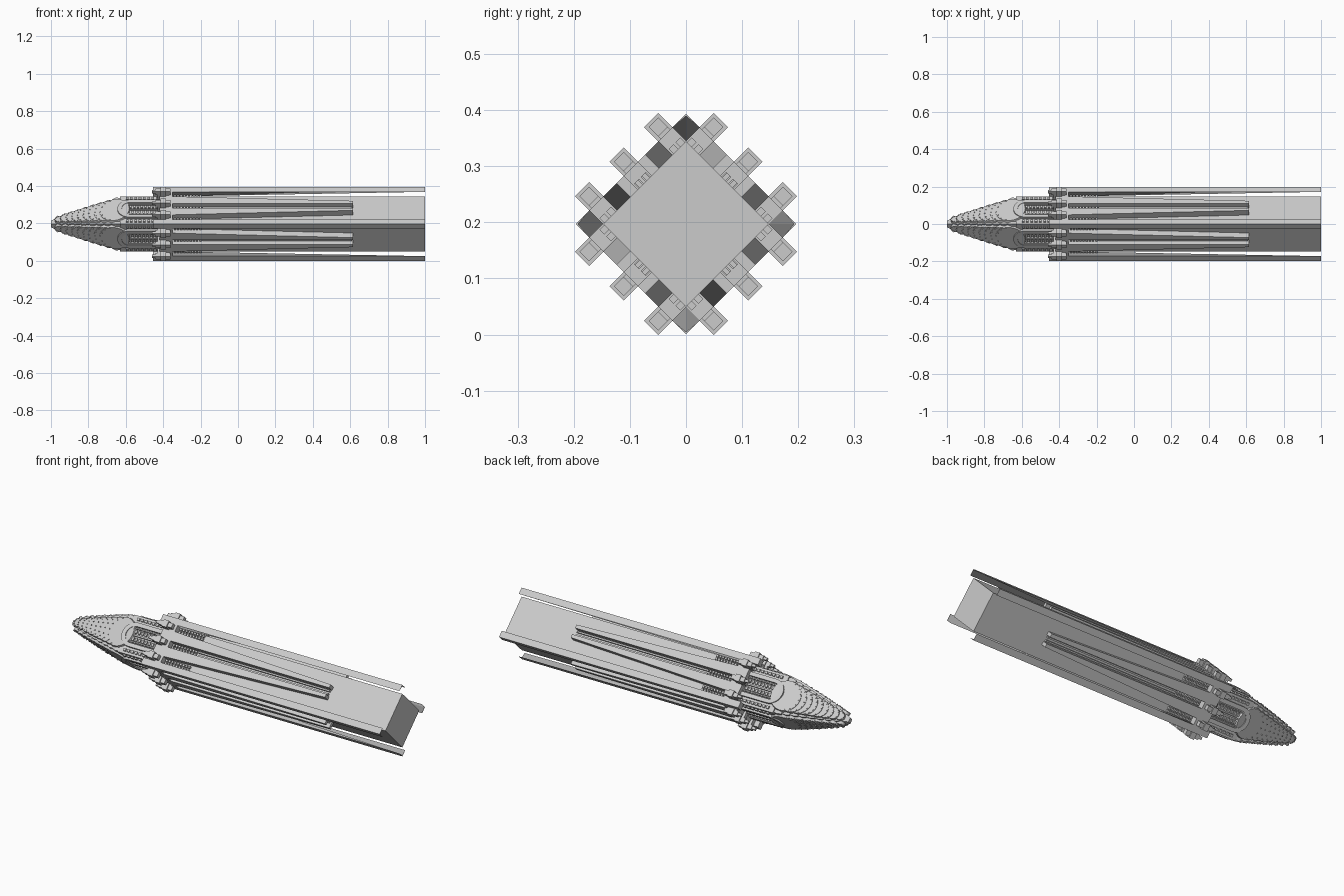
import bpy, bmesh, math
from mathutils import Matrix, Vector

if "Cube" in bpy.data.objects:
    bpy.data.objects.remove(bpy.data.objects["Cube"])

metal = bpy.data.materials.new("light_grey")
metal.use_nodes = True
GREY = (0.6, 0.6, 0.6, 1)
metal.diffuse_color = GREY
metal.node_tree.nodes["Principled BSDF"].inputs["Base Color"].default_value = GREY

AXIS = 0.197      # height of the long axis
IN, OUT = 0.104, 0.139   # inner hull and outer armour distance from the axis
SLOT = 0.0175     # half width of a groove
LANES = (-0.087, 0, 0.087)


def place(name, bm, copies=4):
    """Place a part on each side of the diamond; local y runs along a side, z outward."""
    bmesh.ops.recalc_face_normals(bm, faces=bm.faces)
    mesh = bpy.data.meshes.new(name)
    bm.to_mesh(mesh)
    bm.free()
    mesh.materials.append(metal)
    for k in range(copies):
        ob = bpy.data.objects.new(name if copies == 1 else f"{name}_{k + 1}", mesh)
        ob.location.z = AXIS
        ob.rotation_euler.x = math.radians(45 + 90 * k)
        bpy.context.collection.objects.link(ob)


def box(bm, x, y, z):
    m = Matrix.Translation([(a + b) / 2 for a, b in (x, y, z)])
    m = m @ Matrix.Diagonal([b - a for a, b in (x, y, z)] + [1])
    bmesh.ops.create_cube(bm, size=1, matrix=m)


def loft(bm, rings):
    """Skin a list of equal closed rings and cap both ends."""
    rows = [[bm.verts.new(p) for p in ring] for ring in rings]
    n = len(rows[0])
    for a, b in zip(rows, rows[1:]):
        for i in range(n):
            j = (i + 1) % n
            bm.faces.new((a[i], a[j], b[j], b[i]))
    bm.faces.new(rows[0])
    bm.faces.new(rows[-1])


def square(x, h):
    return [(x, -h, -h), (x, h, -h), (x, h, h), (x, -h, h)]


def stadium(x0, x1, r, z, steps=14):
    arc = [(x0 + r - r * math.sin(math.pi * i / steps),
            r * math.cos(math.pi * i / steps), z) for i in range(steps + 1)]
    return [(x1, r, z)] + arc + [(x1, -r, z)]


# Main hull
bm = bmesh.new()
box(bm, (-0.63, 1), (-IN, IN), (-IN, IN))
place("hull", bm, 1)

# Corner rails: solid at the collar, thinning to an angle section at the stern
bm = bmesh.new()
def rail_ring(x, inner):
    return [(x, inner, inner), (x, OUT, IN), (x, OUT, OUT), (x, IN, OUT)]
loft(bm, [rail_ring(-0.455, IN), rail_ring(-0.35, IN), rail_ring(1, OUT - 0.003)])
place("corner_rail", bm)

# Collar around the hull
bm = bmesh.new()
box(bm, (-0.39, -0.35), (-IN, IN), (IN - 0.01, OUT))
for y in (-0.044, 0.044):
    box(bm, (-0.42, -0.39), (y - 0.026, y + 0.026), (IN - 0.01, OUT))
place("collar", bm)

# Paired ribs, narrowing toward the stern
bm = bmesh.new()
for s in (-1, 1):
    loft(bm, [[(x, s * SLOT, IN - 0.01), (x, s * w, IN - 0.01), (x, s * w, OUT),
               (x, s * SLOT, OUT)] for x, w in ((-0.36, 0.07), (0.615, 0.036))])
place("tapered_rib", bm)

# Thin conduits lying in the middle groove
bm = bmesh.new()
for y in (-0.009, 0.009):
    box(bm, (-0.19, 0.61), (y - 0.004, y + 0.004), (IN - 0.005, IN + 0.012))
place("groove_conduit", bm)

# Grids of small blocks at the head of each groove
bm = bmesh.new()
for lane in LANES:
    for i in range(9):
        for s in (-1, 1):
            x, y = -0.343 + i * 0.017, lane + s * 0.0085
            box(bm, (x, x + 0.011), (y - 0.006, y + 0.006), (IN - 0.005, IN + 0.012))
place("groove_grid", bm)

# Gun mounts with stepped barrels
bm = bmesh.new()
for lane in LANES:
    for x0, x1, h in ((-0.415, -0.385, 0.018), (-0.44, -0.36, 0.012), (-0.46, -0.44, 0.007)):
        box(bm, (x0, x1), (lane - h, lane + h), (0.157 - h, 0.157 + h))
    box(bm, (-0.43, -0.37), (lane - 0.012, lane + 0.012), (IN, 0.15))
place("gun_mount", bm)

# Round-ended frame in front of the collar
bm = bmesh.new()
outer, inner = (stadium(-0.645, -0.39, 0.066, 0), stadium(-0.622, -0.39, 0.045, 0))
for a, b in zip(range(len(outer) - 1), range(1, len(outer))):
    loft(bm, [[Vector(p) + Vector((0, 0, z)) for p in (outer[a], outer[b], inner[b], inner[a])]
              for z in (IN - 0.025, IN + 0.014)])
bmesh.ops.remove_doubles(bm, verts=bm.verts, dist=0.0001)
place("intake_frame", bm)

# Bars and blocks inside the frame
bm = bmesh.new()
for i in range(10):
    x = -0.6 + i * 0.02
    for s in (-1, 1):
        box(bm, (x, x + 0.011), (s * 0.02 - 0.009, s * 0.02 + 0.009), (IN - 0.01, IN + 0.008))
box(bm, (-0.61, -0.4), (-0.004, 0.004), (IN - 0.01, IN + 0.011))
for y in (-0.036, 0.036):
    box(bm, (-0.6, -0.4), (y - 0.003, y + 0.003), (IN - 0.01, IN + 0.011))
place("intake_grid", bm)

# Side strips beside the frame
bm = bmesh.new()
for s in (-1, 1):
    for i in range(8):
        x = -0.6 + i * 0.023
        box(bm, (x, x + 0.014), (s * 0.085 - 0.007, s * 0.085 + 0.007), (IN - 0.01, IN + 0.008))
place("side_strip", bm)


def nose_half(x):
    """Half width of the nose at a given station."""
    f = (x + 1) / 0.37
    return 0.012 + 0.09 * f ** 0.85


# Stepped square nose
STEPS = 9
bm = bmesh.new()
rings = []
for i in range(STEPS):
    x0, x1 = (-1 + 0.37 * (i + k) / STEPS for k in (0, 1))
    rings += [square(x0, nose_half(x0)), square(x0 + 0.018, nose_half(x0) + 0.007),
              square(x1, nose_half(x1) - 0.004)]
rings.append(square(-0.62, IN))
loft(bm, rings)
place("nose", bm, 1)

# Overlapping round scales with rivets along their leading edges
bm = bmesh.new()
for i in range(STEPS):
    x = -0.955 + i * 0.037
    r = nose_half(x) * 0.9
    tilt = Matrix.Translation((x, 0, nose_half(x))) @ Matrix.Rotation(math.radians(-9), 4, "Y")
    bmesh.ops.create_cone(bm, cap_ends=True, segments=24, radius1=r, radius2=r * 0.93,
                          depth=0.022, matrix=tilt)
    for k in range(-3, 4):
        a = math.radians(k * 24)
        spot = Matrix.Translation((-r * 0.86 * math.cos(a), r * 0.86 * math.sin(a), 0.012))
        bmesh.ops.create_cube(bm, size=0.005, matrix=tilt @ spot)
place("nose_scale", bm)
